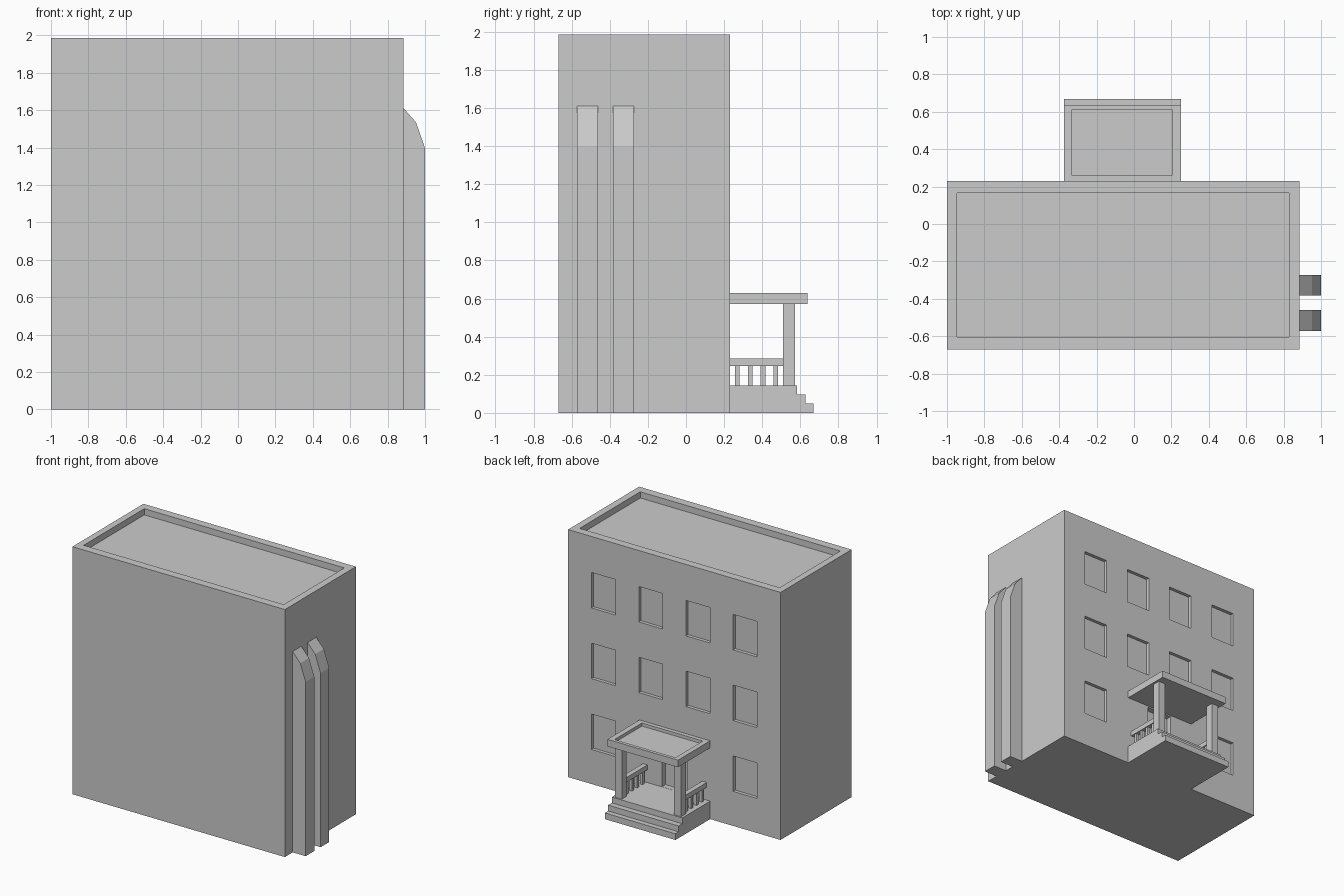
import bpy, bmesh

if "Cube" in bpy.data.objects:
    bpy.data.objects.remove(bpy.data.objects["Cube"])

CX = -0.06            # centre line of the entrance
WALL = 0.23           # back wall plane carrying windows and porch


def finish(name, bm):
    bmesh.ops.recalc_face_normals(bm, faces=bm.faces)
    me = bpy.data.meshes.new(name)
    bm.to_mesh(me)
    bm.free()
    ob = bpy.data.objects.new(name, me)
    bpy.context.collection.objects.link(ob)
    return ob


def boxes(name, items):
    """One object from boxes given as (x0, x1, y0, y1, z0, z1)."""
    bm = bmesh.new()
    for x0, x1, y0, y1, z0, z1 in items:
        vs = bmesh.ops.create_cube(bm, size=1)["verts"]
        for v in vs:
            v.co.x = x0 if v.co.x < 0 else x1
            v.co.y = y0 if v.co.y < 0 else y1
            v.co.z = z0 if v.co.z < 0 else z1
    return finish(name, bm)


def prism(name, points, axis, a, b):
    """Extrude a (horizontal, z) profile along x or y from a to b."""
    bm = bmesh.new()
    place = (lambda h, z: (a, h, z)) if axis == "x" else (lambda h, z: (h, a, z))
    face = bm.faces.new([bm.verts.new(place(h, z)) for h, z in points])
    geo = bmesh.ops.extrude_face_region(bm, geom=[face])["geom"]
    step = (b - a, 0, 0) if axis == "x" else (0, b - a, 0)
    bmesh.ops.translate(bm, vec=step,
                        verts=[g for g in geo if isinstance(g, bmesh.types.BMVert)])
    return finish(name, bm)


def cut(ob, cutter):
    m = ob.modifiers.new("recesses", "BOOLEAN")
    m.operation = "DIFFERENCE"
    m.solver = "EXACT"
    m.object = cutter
    cutter.hide_render = True
    cutter.hide_viewport = True


# Main block with sunken roof, window recesses and doorway
building = boxes("building", [(-1, 0.885, -0.67, WALL, 0, 1.985)])
holes = [(-0.947, 0.828, -0.603, 0.165, 1.935, 2.1),
         (CX - 0.11, CX + 0.113, WALL - 0.045, WALL + 0.1, 0.145, 0.56)]
for row, z in enumerate((0.277, 0.845, 1.412)):
    for col in range(4):
        if row == 0 and col in (1, 2):
            continue          # entrance takes the middle bays
        x = -0.686 + col * 0.419
        holes.append((x - 0.106, x + 0.106, WALL - 0.027, WALL + 0.1, z, z + 0.284))
cut(building, boxes("building_cutter", holes))

# Two flues with chamfered tops on the right side
for i, y in enumerate((-0.571, -0.382)):
    prism(f"flue_{i + 1}", [(0.885, 0), (1, 0), (1, 1.397), (0.952, 1.535), (0.885, 1.611)],
          "y", y, y + 0.11)

# Porch base with steps
prism("porch_steps", [(WALL, 0), (0.669, 0), (0.669, 0.05), (0.628, 0.05), (0.628, 0.097),
                      (0.582, 0.097), (0.582, 0.144), (WALL, 0.144)],
      "x", -0.375, 0.251)

# Porch roof with shallow sunken top
roof = boxes("porch_roof", [(-0.375, 0.251, WALL, 0.637, 0.571, 0.628)])
cut(roof, boxes("porch_roof_cutter", [(-0.334, 0.207, 0.263, 0.61, 0.603, 0.7)]))

# Posts, handrails and balusters on both sides
for side, s in (("left", -1), ("right", 1)):
    x = CX - 0.002 + s * 0.263
    boxes(f"post_{side}", [(x - 0.031, x + 0.031, 0.508, 0.571, 0.144, 0.571)])
    boxes(f"handrail_{side}", [(x - 0.02, x + 0.02, WALL, 0.508, 0.247, 0.286)])
    boxes(f"balusters_{side}", [(x - 0.012, x + 0.012, y, y + 0.024, 0.144, 0.247)
                                for y in (0.257, 0.325, 0.392, 0.459)])
